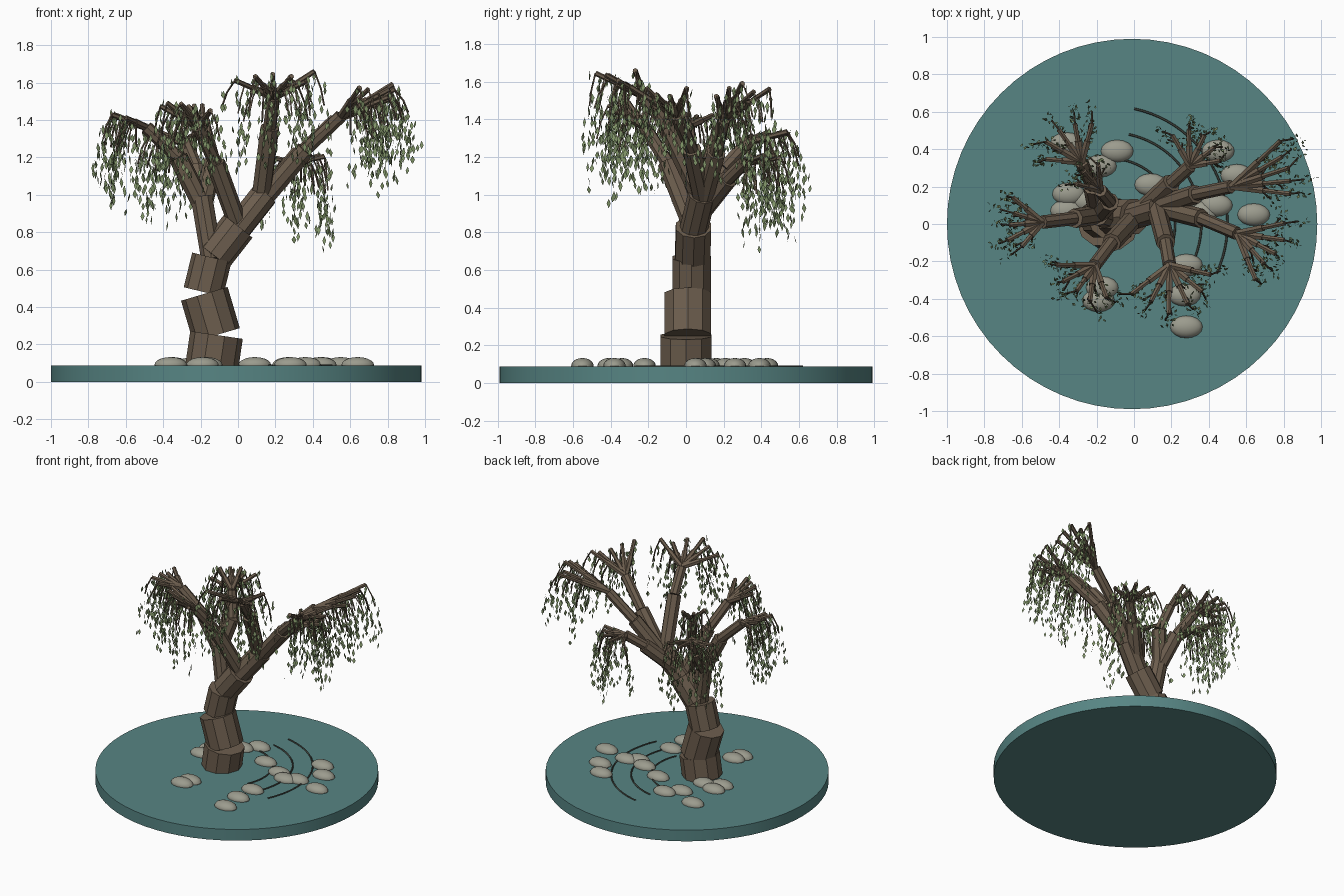
import bpy, bmesh, math, random
from mathutils import Vector, Matrix

random.seed(7)
cube = bpy.data.objects.get("Cube")
if cube:
    bpy.data.objects.remove(cube)


def material(name, rgb):
    m = bpy.data.materials.new(name)
    m.use_nodes = True
    m.diffuse_color = (*rgb, 1)
    m.node_tree.nodes["Principled BSDF"].inputs["Base Color"].default_value = (*rgb, 1)
    return m


TEAL = material("teal_ground", (0.095, 0.235, 0.23))
BARK = material("brown_bark", (0.15, 0.11, 0.075))
LEAF = material("sage_leaf", (0.22, 0.3, 0.14))
STONE = material("grey_stone", (0.33, 0.33, 0.27))
DARK = material("dark_ripple", (0.05, 0.055, 0.045))


def finish(bm, name, mat):
    mesh = bpy.data.meshes.new(name)
    bm.to_mesh(mesh)
    bm.free()
    mesh.materials.append(mat)
    obj = bpy.data.objects.new(name, mesh)
    bpy.context.collection.objects.link(obj)
    return obj


def smooth(obj):
    bpy.ops.object.select_all(action='DESELECT')
    obj.select_set(True)
    bpy.context.view_layer.objects.active = obj
    bpy.ops.object.shade_smooth_by_angle()


def limb(bm, start, end, radius, sides=8):
    """Straight faceted segment between two points."""
    a, b = Vector(start), Vector(end)
    turn = (b - a).to_track_quat('Z', 'Y').to_matrix().to_4x4()
    bmesh.ops.create_cone(bm, cap_ends=True, segments=sides, radius1=radius,
                          radius2=radius, depth=(b - a).length,
                          matrix=Matrix.Translation((a + b) / 2) @ turn)


def add_leaf(bm, place):
    """Hanging flat diamond, turned and tilted a little."""
    h, w = random.uniform(0.02, 0.03), random.uniform(0.009, 0.013)
    turn = (Matrix.Rotation(random.uniform(0, math.pi), 3, 'Z')
            @ Matrix.Rotation(random.uniform(-0.3, 0.3), 3, 'X'))
    corners = [(0, 0, h), (w, 0, 0), (0, 0, -h), (-w, 0, 0)]
    bm.faces.new([bm.verts.new(place + turn @ Vector(c)) for c in corners])


def level_direction(degrees):
    angle = math.radians(degrees)
    return Vector((math.cos(angle), math.sin(angle), 0))


def add_strand(wood, leaves, start, side):
    """Thin drooping shoot with leaves scattered along it."""
    drop, reach = random.uniform(0.3, 0.47), random.uniform(0.05, 0.13)

    def along(s):
        return start + side * reach * s ** 0.6 - Vector((0, 0, drop * s))

    for s in (0, 0.2):
        limb(wood, along(s), along(s + 0.2), 0.005, sides=4)
    for j in range(13):
        jitter = Vector([random.uniform(-0.025, 0.025) for axis in "xyz"])
        place = along((j + random.random()) / 13) + jitter
        if place.x < 0.988:
            add_leaf(leaves, place)


# Round ground slab
bm = bmesh.new()
bmesh.ops.create_cone(bm, cap_ends=True, segments=64, radius1=0.99, radius2=0.99,
                      depth=0.086, matrix=Matrix.Translation((-0.01, 0, 0.043)))
smooth(finish(bm, "ground_disc", TEAL))

# Trunk of stacked, tilted blocks, dividing into two stems
bm = bmesh.new()
for start, end, radius in [((-0.14, 0, 0.08), (-0.115, 0, 0.25), 0.142),
                           ((-0.115, 0.01, 0.25), (-0.18, 0.01, 0.47), 0.13),
                           ((-0.185, 0.03, 0.48), (-0.14, 0.03, 0.665), 0.108),
                           ((-0.125, 0.035, 0.67), (0, 0.04, 0.83), 0.098),
                           ((-0.01, 0.04, 0.81), (0.14, 0.085, 1), 0.075),
                           ((-0.14, 0.03, 0.66), (-0.195, 0.05, 0.99), 0.06)]:
    limb(bm, start, end, radius, sides=10)
finish(bm, "trunk", BARK)

# Boughs: root, elbow, fork, then twig heading, fan angle, reach, rise and count
LEFT_STEM, RIGHT_STEM, CROTCH = (0.12, 0.09, 0.96), (-0.19, 0.05, 0.94), (0, 0.03, 0.84)
BOUGHS = {
    "left_back": (LEFT_STEM, (0.33, 0.16, 1.22), (0.52, 0.2, 1.4), 18, 50, 0.36, 0.18, 5),
    "left": (LEFT_STEM, (0.36, 0.03, 1.24), (0.55, -0.05, 1.42), -28, 80, 0.27, 0.16, 5),
    "front": (LEFT_STEM, (0.17, -0.1, 1.36), (0.19, -0.22, 1.52), -78, 130, 0.25, 0.13, 6),
    "low_back": (CROTCH, (0.2, 0.22, 1.08), (0.3, 0.31, 1.17), 65, 110, 0.2, 0.04, 5),
    "right_front": (CROTCH, (-0.12, -0.1, 1.17), (-0.21, -0.22, 1.36), 235, 110, 0.2, 0.15, 5),
    "right": (RIGHT_STEM, (-0.32, 0.03, 1.2), (-0.49, 0.01, 1.36), 185, 90, 0.2, 0.07, 5),
    "right_back": (RIGHT_STEM, (-0.22, 0.2, 1.14), (-0.28, 0.33, 1.28), 125, 100, 0.23, 0.05, 5),
    "right_top": (RIGHT_STEM, (-0.13, 0.12, 1.18), (-0.18, 0.18, 1.36), 130, 70, 0.13, 0.12, 3),
}
for name, (root, elbow, fork, heading, fan, reach, rise, count) in BOUGHS.items():
    wood, leaves = bmesh.new(), bmesh.new()
    limb(wood, root, elbow, 0.052)
    limb(wood, elbow, fork, 0.036)
    fork = Vector(fork)
    for i in range(count):
        out = level_direction(heading + fan * (i / (count - 1) - 0.5))
        size = random.uniform(0.8, 1.05)
        tip = fork + out * reach * size + Vector((0, 0, rise * random.uniform(0.6, 1.1)))
        limb(wood, fork, fork.lerp(tip, 0.55), 0.02, sides=6)
        limb(wood, fork.lerp(tip, 0.5), tip, 0.014, sides=6)
        for k in range(3):
            side = Matrix.Rotation(random.uniform(-0.8, 0.8), 3, 'Z') @ out
            add_strand(wood, leaves, fork.lerp(tip, 1 - k / 4), side)
    finish(wood, name + "_bough", BARK)
    finish(leaves, name + "_leaves", LEAF)

# Flattened stones on the ground
bm = bmesh.new()
for x, y in [(0.28, -0.55), (0.27, -0.38), (0.28, -0.22), (-0.19, -0.41), (-0.17, -0.34),
             (-0.09, 0.39), (-0.18, 0.31), (-0.35, 0.16), (-0.36, 0.43), (-0.24, 0.12),
             (-0.36, 0.07), (0.45, 0.39), (0.55, 0.26), (0.44, 0.1), (0.64, 0.05),
             (0.27, 0.12), (0.36, 0.06), (0.09, 0.21)]:
    bmesh.ops.create_uvsphere(bm, u_segments=16, v_segments=10, radius=1,
                              matrix=Matrix.Translation((x, y, 0.09))
                              @ Matrix.Diagonal((0.087, 0.06, 0.042, 1)))
smooth(finish(bm, "stones", STONE))

# Thin ripple arcs around the trunk
for label, radius in (("inner", 0.35), ("middle", 0.49), ("outer", 0.63)):
    curve = bpy.data.curves.new(label + "_ripple", 'CURVE')
    curve.dimensions = '3D'
    curve.bevel_depth = 0.006
    curve.bevel_resolution = 1
    spline = curve.splines.new('POLY')
    spline.points.add(24)
    for j, point in enumerate(spline.points):
        spot = Vector((-0.13, 0, 0.088)) + level_direction(103 * j / 24 - 25) * radius
        point.co = (*spot, 1)
    curve.materials.append(DARK)
    bpy.context.collection.objects.link(bpy.data.objects.new(label + "_ripple", curve))
